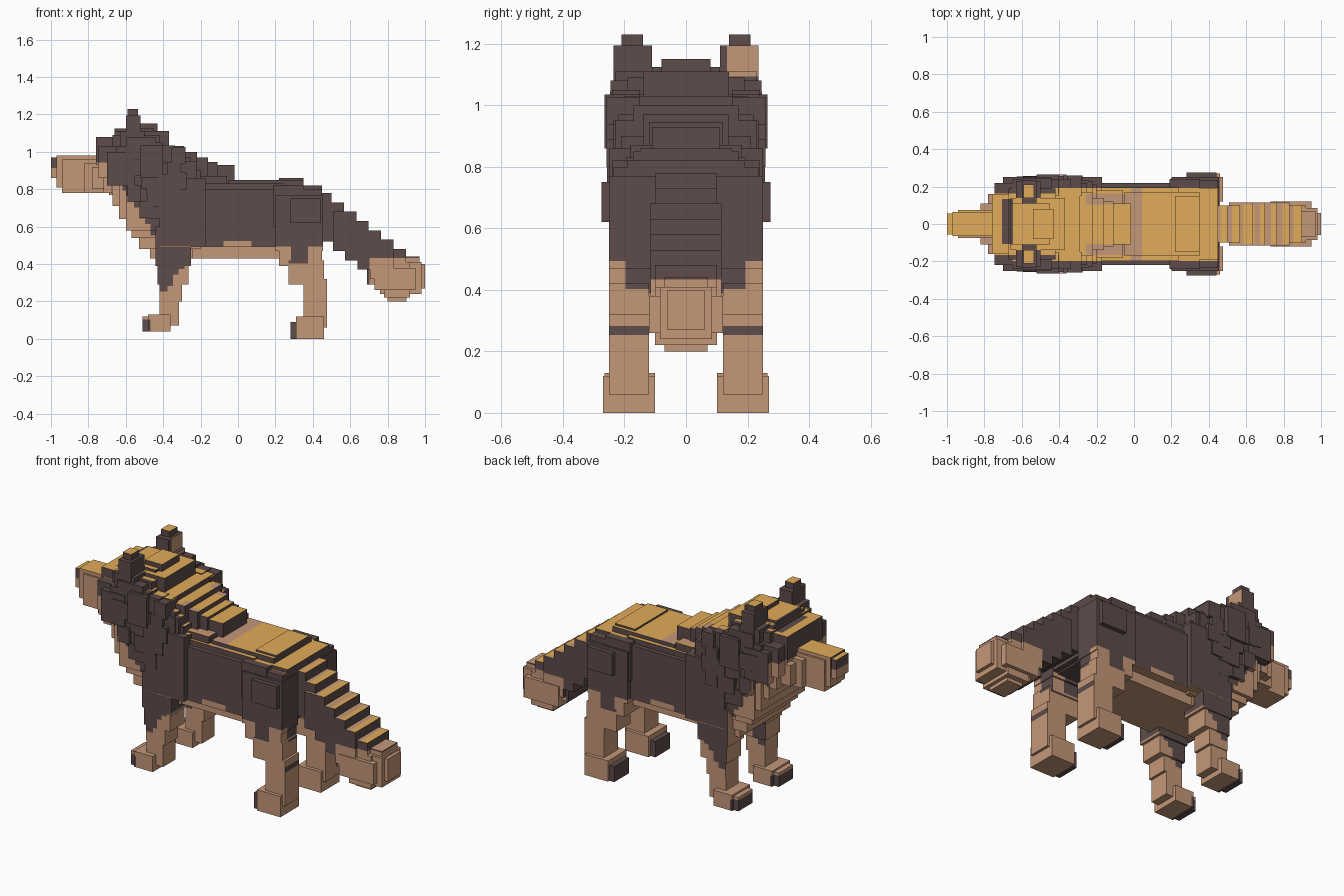
import bpy, bmesh, random
from mathutils import Vector

random.seed(4)
DARK, TAN, GOLD = 0, 1, 2


def material(name, rgb):
    m = bpy.data.materials.new(name)
    m.diffuse_color = (*rgb, 1)
    return m


MATS = [material("dark brown fur", (0.108, 0.072, 0.068)),
        material("tan fur", (0.55, 0.31, 0.19)),
        material("golden fur", (0.75, 0.41, 0.10))]


def build(name, boxes, rule, cell=0.03):
    """Blocks given as x0, x1, y0, y1, z0, z1; faces are diced so the rule can colour them."""
    bm = bmesh.new()
    for x0, x1, y0, y1, z0, z1 in boxes:
        vs = bmesh.ops.create_cube(bm, size=1)["verts"]
        for v in vs:
            v.co = Vector(((x0 + x1) / 2 + v.co.x * (x1 - x0),
                           (y0 + y1) / 2 + v.co.y * (y1 - y0),
                           (z0 + z1) / 2 + v.co.z * (z1 - z0)))
    for axis in range(3):
        n = Vector((0, 0, 0))
        n[axis] = 1
        lo = min(v.co[axis] for v in bm.verts)
        hi = max(v.co[axis] for v in bm.verts)
        for i in range(int(lo / cell) - 1, int(hi / cell) + 2):
            bmesh.ops.bisect_plane(bm, geom=bm.verts[:] + bm.edges[:] + bm.faces[:],
                                   plane_co=n * (i * cell + 0.013), plane_no=n)
    bm.normal_update()
    for f in bm.faces:
        f.material_index = rule(f.calc_center_median(), f.normal)
    me = bpy.data.meshes.new(name)
    bm.to_mesh(me)
    bm.free()
    for m in MATS:
        me.materials.append(m)
    ob = bpy.data.objects.new(name, me)
    bpy.context.collection.objects.link(ob)
    return ob


def wide(rows):
    """Blocks centred on y = 0: x0, x1, half width, z0, z1."""
    return [(a, b, -h, h, c, d) for a, b, h, c, d in rows]


def flip(rows):
    return [(a, b, -d, -c, e, f) for a, b, c, d, e, f in rows]


# Colour rules
def back_top(p):
    """Golden back with tan gaps, dark flanks."""
    if abs(p.y) > 0.19:
        return DARK
    if -0.03 < p.x < 0.03 or (-0.25 < p.x < -0.03 and 0.11 < abs(p.y) < 0.16):
        return TAN
    return GOLD


def coat(p, n):
    if n.z > 0.5 and p.z > 0.75:
        return back_top(p)
    if p.z < 0.94 and p.x < -0.60 + (0.78 - p.z) * 0.68:
        return TAN
    if n.x < -0.5 and p.x < -0.5 and p.z < 0.93:
        return TAN
    if p.x < 0.24 and p.z < (0.53 if -0.08 < p.x < 0.06 else 0.50):
        return TAN
    return DARK


def head_rule(p, n):
    if n.z > 0.5:
        dark = abs(p.y) > 0.17 or (-0.70 < p.x < -0.64 and abs(p.y) < 0.12)
        return DARK if dark else GOLD
    if p.z < 0.95 and (p.x < -0.69 or (n.x < -0.5 and p.x < -0.5)):
        return TAN
    return DARK


def muzzle_rule(p, n):
    if n.z > 0.5:
        return GOLD if abs(p.y) < 0.06 else TAN
    return DARK if p.x < -0.96 and p.z > 0.91 else TAN


def front_leg_rule(p, n):
    if p.x < -0.47 and p.z < 0.11:
        return DARK
    if p.z < 0.25 or n.x < -0.5:
        return TAN
    return TAN if p.z < 0.40 and p.x > -0.43 + (p.z - 0.22) * 0.9 else DARK


def hind_leg_rule(p, n):
    if p.z < 0.1:
        return DARK if p.x < 0.31 else TAN
    if n.x > 0.5:
        if 0.25 < p.z < 0.29:
            return DARK
        return TAN if p.z < 0.39 or (p.z < 0.49 and abs(p.y) > 0.2) else DARK
    if p.z < 0.41 or (p.z < 0.49 and (p.x > 0.38 or p.x < 0.27)):
        return TAN
    return GOLD if n.z > 0.5 and p.z > 0.8 and abs(p.y) < 0.19 else DARK


def tail_rule(p, n):
    if p.x > 0.71 and p.z < 0.425 and n.z < 0.5:
        return TAN
    if n.z > 0.5:
        # a golden stripe on each step
        return GOLD if (p.x - 0.435) % 0.066 > 0.03 and p.x < 0.9 and abs(p.y) < 0.1 else TAN
    return DARK


# Body with back steps and belly plate
build("body", wide([
    (-0.25, 0.42, 0.22, 0.49, 0.80), (-0.25, 0.24, 0.195, 0.50, 0.83),
    (-0.05, 0.35, 0.17, 0.70, 0.85), (0.22, 0.35, 0.15, 0.70, 0.86),
    (0.30, 0.45, 0.19, 0.50, 0.82), (-0.25, 0.22, 0.17, 0.43, 0.50)]), coat)

# Chest steps, shoulders and the ridge down the neck
chest = wide([
    (-0.69, -0.37, 0.18, 0.77, 0.95), (-0.67, -0.30, 0.20, 0.71, 0.95),
    (-0.635, -0.25, 0.22, 0.64, 0.97), (-0.60, -0.22, 0.23, 0.58, 0.95),
    (-0.57, -0.20, 0.21, 0.54, 0.90), (-0.53, -0.20, 0.20, 0.48, 0.85),
    (-0.47, -0.24, 0.18, 0.43, 0.80), (-0.42, -0.17, 0.25, 0.49, 0.86),
    (-0.37, -0.29, 0.20, 0.80, 1.03), (-0.37, -0.24, 0.235, 0.80, 0.95),
    (-0.29, -0.22, 0.17, 0.80, 1.00), (-0.22, -0.16, 0.14, 0.80, 0.97),
    (-0.16, -0.11, 0.12, 0.80, 0.945), (-0.11, -0.02, 0.11, 0.80, 0.93),
    (-0.22, -0.06, 0.18, 0.75, 0.87)])
# Small tufts standing out from both sides of the mane
tufts = []
for i in range(6):
    for j in range(5):
        x = -0.64 + i * 0.055 + random.uniform(-0.015, 0.015)
        z = 0.64 + j * 0.075 + random.uniform(-0.02, 0.02)
        if x < -0.63 + (0.78 - z) * 0.68:
            continue
        tufts.append((x, x + 0.075, 0.15, 0.235 + random.uniform(0, 0.025), z, z + 0.09))
build("chest_and_mane", chest + tufts + flip(tufts), coat)

# Head
build("head", wide([
    (-0.72, -0.37, 0.20, 0.78, 1.03), (-0.76, -0.45, 0.16, 0.93, 1.08),
    (-0.745, -0.40, 0.22, 0.86, 1.03), (-0.67, -0.42, 0.19, 0.90, 1.09),
    (-0.66, -0.37, 0.14, 0.90, 1.11), (-0.66, -0.45, 0.11, 1.00, 1.125),
    (-0.54, -0.43, 0.08, 1.10, 1.15), (-0.70, -0.55, 0.25, 0.82, 1.00),
    (-0.52, -0.40, 0.265, 0.86, 1.035), (-0.60, -0.44, 0.245, 0.90, 1.08)]), head_rule)

# Muzzle and cheeks
build("muzzle", wide([
    (-1.0, -0.90, 0.055, 0.86, 0.97), (-0.97, -0.70, 0.065, 0.81, 0.98),
    (-0.94, -0.70, 0.075, 0.78, 0.96)]), muzzle_rule)
build("cheeks", wide([(-0.82, -0.68, 0.11, 0.78, 0.94), (-0.78, -0.66, 0.16, 0.80, 0.92)]),
      lambda p, n: TAN)

# Ears
ear = [(-0.60, -0.52, 0.11, 0.235, 1.03, 1.195), (-0.59, -0.535, 0.14, 0.21, 1.15, 1.23),
       (-0.63, -0.50, 0.12, 0.23, 1.00, 1.11)]
build("left_ear", ear, lambda p, n: GOLD if n.z > 0.5 and p.z > 1.2
      else TAN if n.x > 0.5 and 1.08 < p.z < 1.195 and p.y > 0.13 else DARK)
build("right_ear", flip(ear), lambda p, n: GOLD if n.z > 0.5 and p.z > 1.2 else DARK)

# Legs
front_leg = [(-0.44, -0.25, 0.10, 0.25, 0.39, 0.60), (-0.43, -0.265, 0.11, 0.245, 0.29, 0.42),
             (-0.42, -0.30, 0.12, 0.24, 0.20, 0.32), (-0.42, -0.315, 0.12, 0.235, 0.07, 0.25),
             (-0.51, -0.36, 0.12, 0.25, 0.04, 0.12), (-0.48, -0.36, 0.10, 0.265, 0.04, 0.13)]
hind_leg = [(0.20, 0.455, 0.10, 0.25, 0.47, 0.77), (0.19, 0.35, 0.12, 0.24, 0.60, 0.82),
            (0.28, 0.44, 0.15, 0.275, 0.62, 0.75), (0.30, 0.45, 0.12, 0.235, 0.66, 0.80),
            (0.22, 0.45, 0.11, 0.25, 0.39, 0.50), (0.27, 0.46, 0.12, 0.25, 0.29, 0.42),
            (0.35, 0.475, 0.12, 0.25, 0.06, 0.32), (0.28, 0.44, 0.12, 0.255, 0.0, 0.09),
            (0.31, 0.46, 0.10, 0.27, 0.0, 0.12)]
for side, turn in (("left", list), ("right", flip)):
    build(side + "_front_leg", turn(front_leg), front_leg_rule)
    build(side + "_hind_leg", turn(hind_leg), hind_leg_rule)

# Tail steps and rounded bushy tip
steps = []
for i in range(7):
    x, top = 0.435 + 0.066 * i, 0.78 - 0.05 * i
    steps.append((x - 0.06, x + 0.066, 0.10 + 0.015 * (1 < i < 6), top - 0.21, top))
build("tail", wide(steps + [
    (0.69, 0.90, 0.09, 0.29, 0.41), (0.73, 0.95, 0.12, 0.26, 0.38),
    (0.76, 0.98, 0.085, 0.24, 0.41), (0.80, 0.90, 0.07, 0.20, 0.44),
    (0.78, 0.92, 0.10, 0.22, 0.41), (0.88, 1.0, 0.06, 0.27, 0.40),
    (0.86, 0.97, 0.07, 0.30, 0.44)]), tail_rule)
